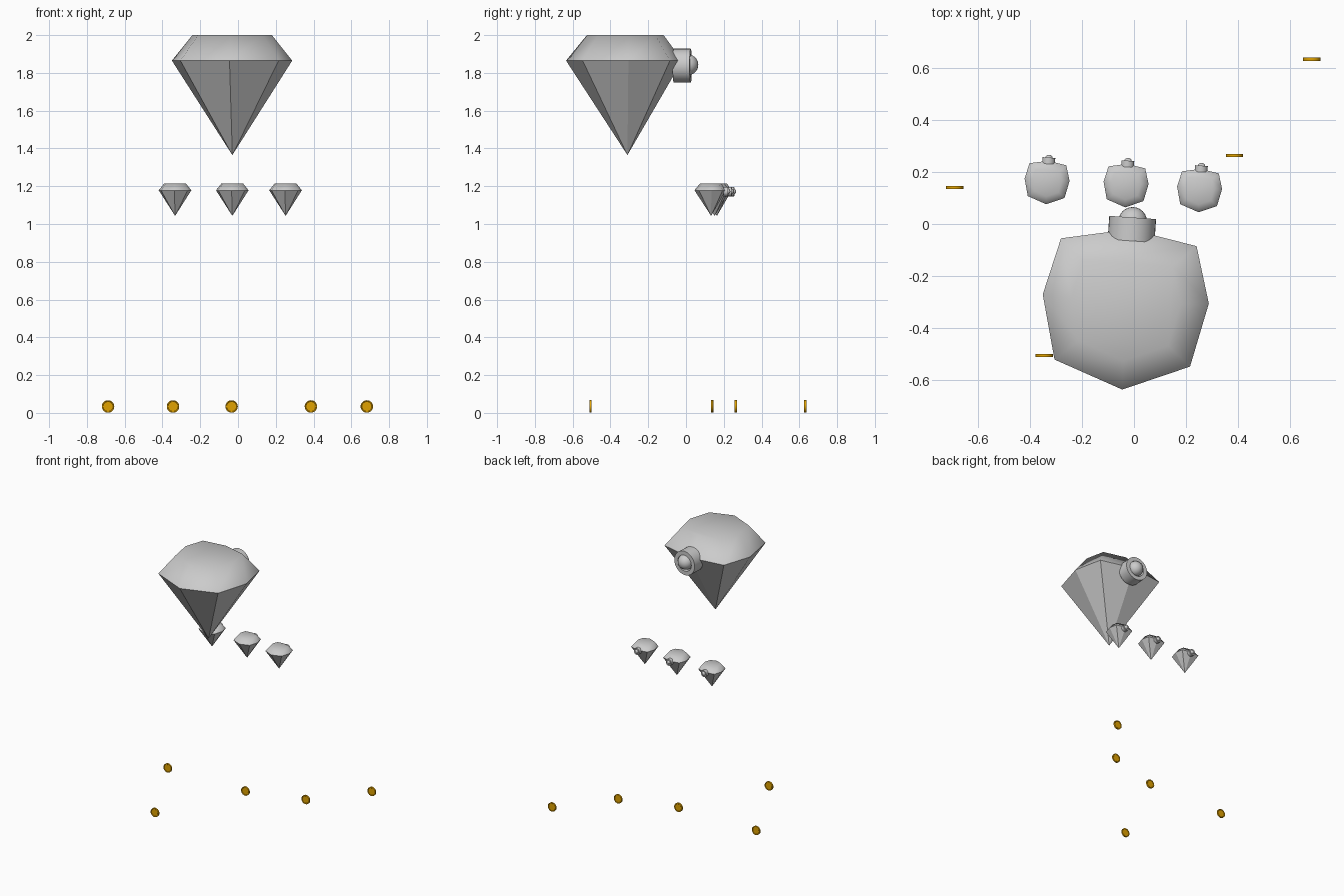
import bpy
import bmesh
from math import cos, sin, pi, radians
from mathutils import Matrix, Vector

old = bpy.data.objects.get("Cube")
if old:
    bpy.data.objects.remove(old, do_unlink=True)


def material(name, colour):
    m = bpy.data.materials.new(name)
    m.use_nodes = True
    m.diffuse_color = (*colour, 1)
    m.node_tree.nodes["Principled BSDF"].inputs["Base Color"].default_value = (*colour, 1)
    return m


grey = material("stone grey", (0.6, 0.6, 0.6))
gold = material("coin gold", (0.75, 0.36, 0.0))


def make_mesh(name, bm, mat):
    bmesh.ops.recalc_face_normals(bm, faces=bm.faces)
    mesh = bpy.data.meshes.new(name)
    bm.to_mesh(mesh)
    bm.free()
    mesh.materials.append(mat)
    return mesh


def place(name, mesh, location, scale=1.0):
    ob = bpy.data.objects.new(name, mesh)
    ob.location = location
    ob.scale = (scale,) * 3
    bpy.context.collection.objects.link(ob)
    return ob


def lathe_y(bm, profile, segments):
    """Spin (radius, y) points round the y axis; zero radius closes an end."""
    rings = []
    for r, y in profile:
        count = segments if r else 1
        rings.append([bm.verts.new((r * cos(2 * pi * i / segments), y,
                                    r * sin(2 * pi * i / segments))) for i in range(count)])
    for a, b in zip(rings, rings[1:]):
        for i in range(segments):
            j = (i + 1) % segments
            quad = [a[i % len(a)], a[j % len(a)], b[j % len(b)], b[i % len(b)]]
            bm.faces.new(list(dict.fromkeys(quad)))


def shade(bm, limit):
    for f in bm.faces:
        f.smooth = True
    for e in bm.edges:
        e.smooth = len(e.link_faces) == 2 and e.calc_face_angle(0) < radians(limit)


# Cut gem: pointed base, eight-sided girdle, soft crown and flat table
OUTLINE = [(-.015, -.325), (.245, -.237), (.317, .005), (.27, .225),
           (.015, .29), (-.25, .255), (-.32, .04), (-.275, -.21)]
GIRDLE, TOP, TABLE = 0.5, 0.635, 0.66


def gem_mesh():
    bm = bmesh.new()
    tip = bm.verts.new((0, 0, 0))
    girdle = [bm.verts.new((x, y, GIRDLE)) for x, y in OUTLINE]
    table = [bm.verts.new((x * TABLE, y * TABLE, TOP)) for x, y in OUTLINE]
    bm.faces.new(table)
    for i in range(8):
        j = (i + 1) % 8
        bm.faces.new((tip, girdle[j], girdle[i]))
        bm.faces.new((girdle[i], girdle[j], table[j], table[i]))
    for f in bm.faces:
        f.smooth = f.calc_center_median().z > GIRDLE
    for e in bm.edges:
        e.smooth = max(v.co.z for v in e.verts) > GIRDLE
    return make_mesh("gem", bm, grey)


# Round socket on the back of a gem
def socket_mesh():
    bm = bmesh.new()
    lathe_y(bm, [(0, -.09), (.09, -.09), (.09, 0), (.06, 0), (.056, -.04), (0, -.04)], 32)
    bmesh.ops.recalc_face_normals(bm, faces=bm.faces)
    shade(bm, 40)
    return make_mesh("socket", bm, grey)


# Ball seated in the socket
def ball_mesh():
    bm = bmesh.new()
    bmesh.ops.create_uvsphere(bm, u_segments=24, v_segments=14, radius=0.055)
    shade(bm, 40)
    return make_mesh("ball", bm, grey)


# Coin with a raised rim on both faces
def coin_mesh():
    bm = bmesh.new()
    half = [(0, -.004), (.026, -.004), (.028, -.006), (.033, -.006)]
    lathe_y(bm, half + [(r, -y) for r, y in reversed(half)], 32)
    bmesh.ops.recalc_face_normals(bm, faces=bm.faces)
    shade(bm, 30)
    return make_mesh("coin", bm, gold)


gem, socket, ball, coin = gem_mesh(), socket_mesh(), ball_mesh(), coin_mesh()

# One large gem above a row of three small ones
GEMS = {"large": ((-.03, -.31, 1.365), 1.0),
        "right": ((-.333, .164, 1.043), .271),
        "middle": ((-.03, .152, 1.043), .271),
        "left": ((.252, .133, 1.043), .271)}
for label, (tip, size) in GEMS.items():
    base = Vector(tip)
    stone = place(label + "_gem", gem, base, size)
    normals = stone.modifiers.new("soft crown", "WEIGHTED_NORMAL")
    normals.keep_sharp = True
    cup = place(label + "_socket", socket, base + Vector((.025, .335, .473)) * size, size)
    cup.rotation_euler.z = radians(-4)
    place(label + "_ball", ball, base + Vector((.025, .32, .478)) * size, size)

# Coins standing on edge
COINS = [(-.688, .14), (-.344, -.505), (-.034, .138), (.386, .263), (.682, .632)]
for n, (x, y) in enumerate(COINS, 1):
    place(f"coin_{n}", coin, (x, y, .034))
